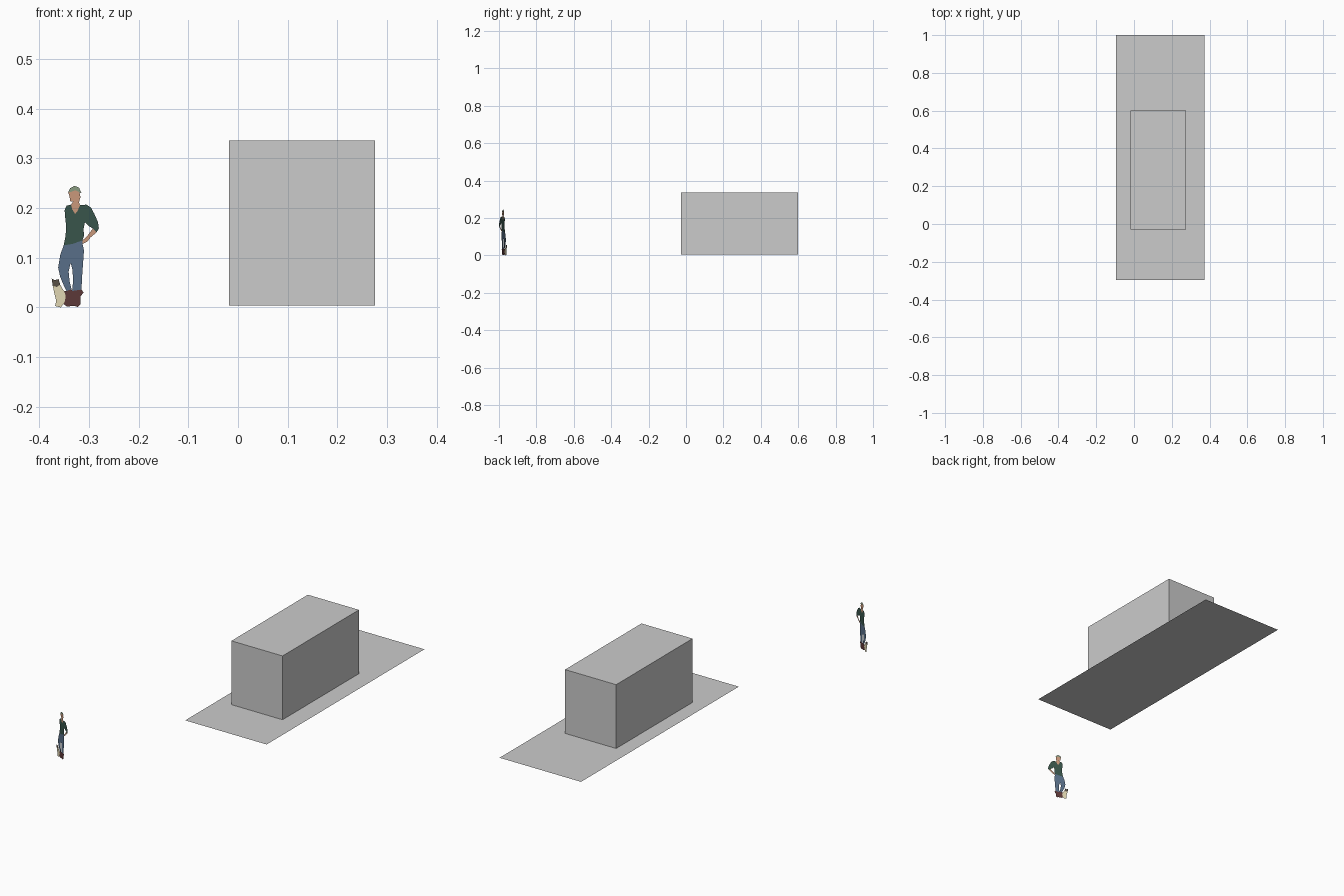
import bpy


def mesh_object(name, verts, faces, color=None):
    mesh = bpy.data.meshes.new(name)
    mesh.from_pydata(verts, [], faces)
    mesh.update()
    obj = bpy.data.objects.new(name, mesh)
    bpy.context.collection.objects.link(obj)
    if color:
        mat = bpy.data.materials.new(name + "_color")
        mat.diffuse_color = (*color, 1)
        mesh.materials.append(mat)
    return obj


# Ground slab: a single flat face
Z0, Z1 = 0.004, 0.336
mesh_object("base_plate",
            [(-0.096, -0.297, Z0), (0.373, -0.297, Z0), (0.373, 1, Z0), (-0.096, 1, Z0)],
            [(0, 1, 2, 3)])

# Building block, open where it meets the plate
x0, x1, y0, y1 = -0.018, 0.276, -0.028, 0.60
corners = [(x0, y0), (x1, y0), (x1, y1), (x0, y1)]
walls = [(i, (i + 1) % 4, (i + 1) % 4 + 4, i + 4) for i in range(4)]
mesh_object("block", [(x, y, z) for z in (Z0, Z1) for x, y in corners],
            walls + [(4, 5, 6, 7)])


# Flat cut-out figure: outlines in thousandths of a unit (across, up),
# standing on a vertical plane turned about 24 degrees
def cutout(name, color, outline):
    verts = [((u - 375) / 1000, -0.957 - 0.45 * u / 1000, w / 1000) for u, w in outline]
    mesh_object(name, verts, [tuple(reversed(range(len(verts))))], color)


cutout("cap", (0.25, 0.33, 0.22),
       [(33, 231), (37, 240), (46, 245), (55, 241), (60, 230), (56, 232), (47, 236), (40, 233)])
cutout("face_and_neck", (0.60, 0.32, 0.20),
       [(33, 231), (40, 233), (47, 236), (56, 232), (58, 222), (55, 212), (57, 206),
        (52, 194), (47, 188), (41, 198), (39, 207), (43, 213), (37, 214), (36, 224)])
cutout("sweater", (0.04, 0.09, 0.07),
       [(39, 207), (30, 205), (26, 196), (27, 182), (29, 165), (28, 145), (24, 125),
        (42, 128), (62, 135), (65, 145), (64, 158), (67, 172), (76, 163), (83, 159),
        (90, 151), (95, 159), (93, 172), (86, 188), (79, 201), (70, 207), (57, 206),
        (52, 194), (47, 188), (41, 198)])
cutout("forearm", (0.60, 0.32, 0.20),
       [(83, 159), (90, 151), (78, 141), (72, 133), (62, 128), (62, 135), (71, 143)])
cutout("jeans", (0.10, 0.16, 0.25),
       [(24, 125), (17, 105), (13, 80), (17, 62), (24, 45), (30, 33), (40, 37),
        (36, 52), (34, 72), (38, 90), (42, 75), (43, 52), (41, 33), (60, 36),
        (61, 60), (63, 88), (65, 115), (62, 128), (62, 135), (42, 128)])
cutout("boots", (0.11, 0.04, 0.04),
       [(30, 33), (40, 37), (41, 33), (60, 36), (64, 30), (58, 22), (58, 6),
        (52, 1), (46, 3), (30, 2), (24, 7), (27, 14), (28, 24), (25, 33)])
cutout("cat_head", (0.10, 0.08, 0.06),
       [(0, 58), (6, 55), (14, 57), (17, 46), (10, 41), (2, 44)])
cutout("cat_body", (0.75, 0.68, 0.45),
       [(2, 44), (10, 41), (17, 46), (22, 37), (25, 33), (28, 24), (27, 14),
        (24, 7), (18, 0), (7, 3), (9, 14), (5, 30)])
